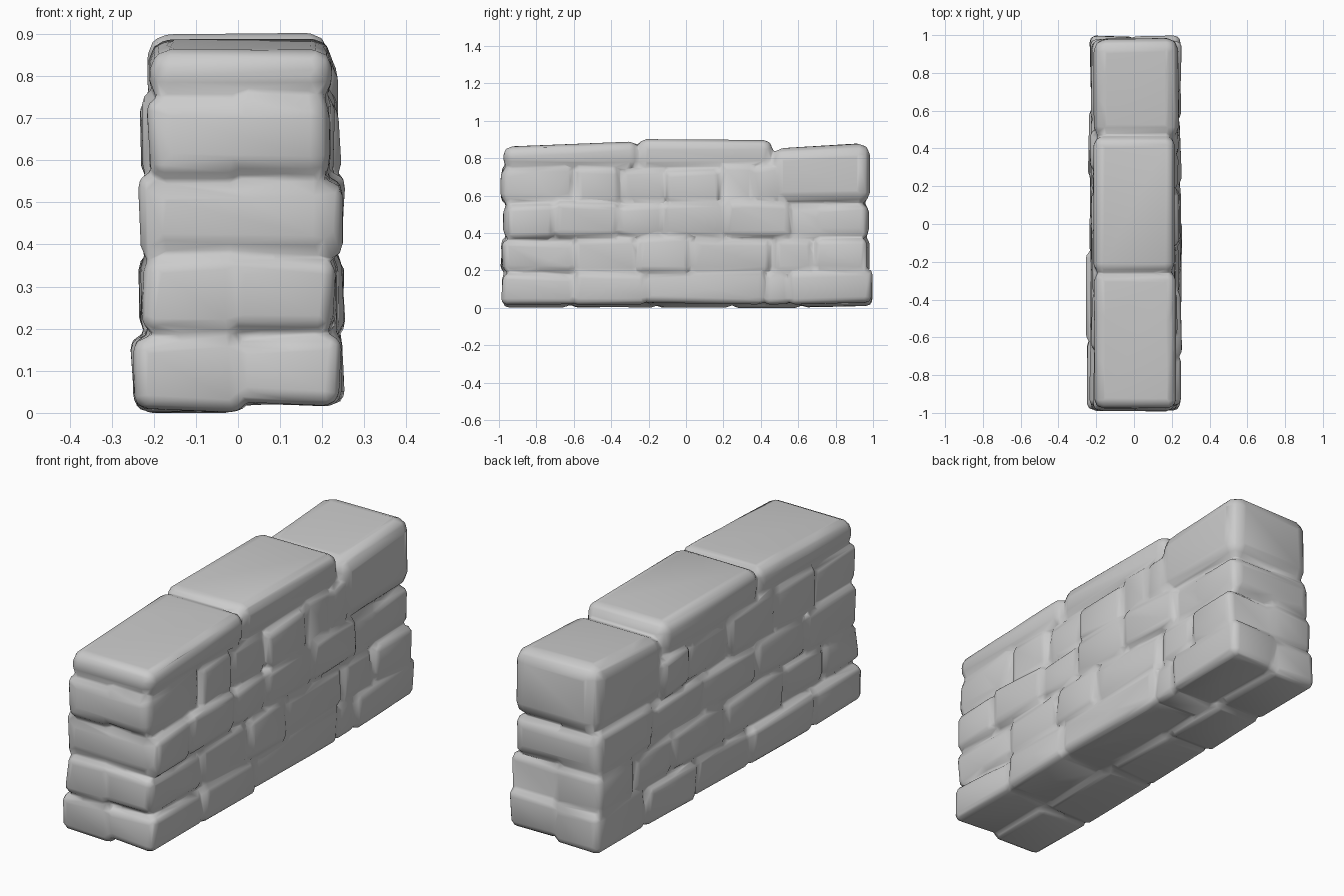
import bpy, bmesh, random
from mathutils import Vector

if "Cube" in bpy.data.objects:
    bpy.data.objects.remove(bpy.data.objects["Cube"])

random.seed(7)
wall = bmesh.new()


def stone(x, y, z, bevel=0.03, jitter=0.01, rise=0.0):
    """Add a rough block between the given ranges; rise tilts its top along y."""
    verts = bmesh.ops.create_cube(wall, size=1)["verts"]
    for v in verts:
        sx, sy, sz = (c > 0 for c in v.co)
        p = Vector((x[sx], y[sy], z[sz]))
        if sz:
            p.z += rise if sy else -rise
        p += Vector([random.uniform(-jitter, jitter) for _ in range(3)])
        p.x = max(-0.258, min(0.258, p.x))
        p.y = max(-1.003, min(1.003, p.y))
        p.z = max(0.0, min(0.903, p.z))
        v.co = p
    edges = list({e for v in verts for e in v.link_edges})
    bmesh.ops.bevel(wall, geom=edges, offset=bevel, segments=2,
                    profile=0.5, affect='EDGES', clamp_overlap=True)


# Mortar core filling the joints between stones
stone((-0.205, 0.208), (-0.945, 0.945), (0.03, 0.56), 0.02, 0.0)
stone((-0.19, 0.195), (-0.945, 0.945), (0.3, 0.81), 0.02, 0.0)

# Courses: z range, left and right face x, end y's, joints on each side
courses = [
    ((0.003, 0.19), -0.245, 0.245, -0.985, 0.99,
     [-0.62, -0.15, 0.25, 0.62], [-0.60, -0.22, 0.42, 0.56]),
    ((0.19, 0.375), -0.23, 0.24, -0.985, 0.972,
     [-0.72, -0.42, 0.02, 0.42, 0.70], [-0.60, -0.26, 0.02, 0.46, 0.68]),
    ((0.375, 0.56), -0.233, 0.24, -0.965, 0.970,
     [-0.58, -0.22, 0.18, 0.56], [-0.70, -0.36, -0.11, 0.22, 0.56]),
    ((0.56, 0.755), -0.218, 0.23, -0.98, 0.972,
     [-0.66, -0.36, -0.02, 0.28, 0.5], [-0.60, -0.35, -0.11, 0.18, 0.37, 0.5]),
]
for n, (z, xl, xr, y0, y1, left, right) in enumerate(courses, 1):
    for side, joints in (("left", left), ("right", right)):
        ys = [y0] + joints + [y1]
        for a, b in zip(ys, ys[1:]):
            if n == 4 and a >= 0.5:
                continue        # the tall back cap fills this space
            push = random.uniform(-0.014, 0.012)
            lift = 0.02 if n == 1 and side == "right" else 0
            x = (xl - push, 0.015) if side == "left" else (-0.015, xr + push)
            dz = random.uniform(-0.012, 0.012)
            stone(x, (a - 0.002, b + 0.002), (z[0] + lift - 0.002, z[1] + dz))

# Bonding stones running through the ends of the wall
for n in (3, 4):
    z, xl, xr, y0, y1 = courses[n - 1][:5]
    x = (xl + 0.012, xr - 0.012)
    stone(x, (y0 - 0.012, y0 + 0.3), z, 0.045, 0.005)
    if n == 3:
        stone(x, (y1 - 0.3, y1 + 0.01), z, 0.045, 0.005)

# Three large coping stones along the top
stone((-0.21, 0.222), (-0.975, -0.255), (0.74, 0.878), 0.045, 0.006, 0.014)
stone((-0.214, 0.216), (-0.258, 0.46), (0.735, 0.9), 0.045, 0.004)
stone((-0.214, 0.236), (0.455, 0.98), (0.555, 0.869), 0.06, 0.005, 0.015)

# Fuse all stones into one weathered skin
bmesh.ops.recalc_face_normals(wall, faces=wall.faces[:])
mesh = bpy.data.meshes.new("stone_wall")
wall.to_mesh(mesh)
wall.free()
obj = bpy.data.objects.new("stone_wall", mesh)
bpy.context.collection.objects.link(obj)

remesh = obj.modifiers.new("fuse", 'REMESH')
remesh.mode = 'VOXEL'
remesh.voxel_size = 0.01
remesh.use_smooth_shade = True
wear = obj.modifiers.new("wear", 'SMOOTH')
wear.factor = 0.5
wear.iterations = 3
low = obj.modifiers.new("low_poly", 'DECIMATE')
low.ratio = 0.025
